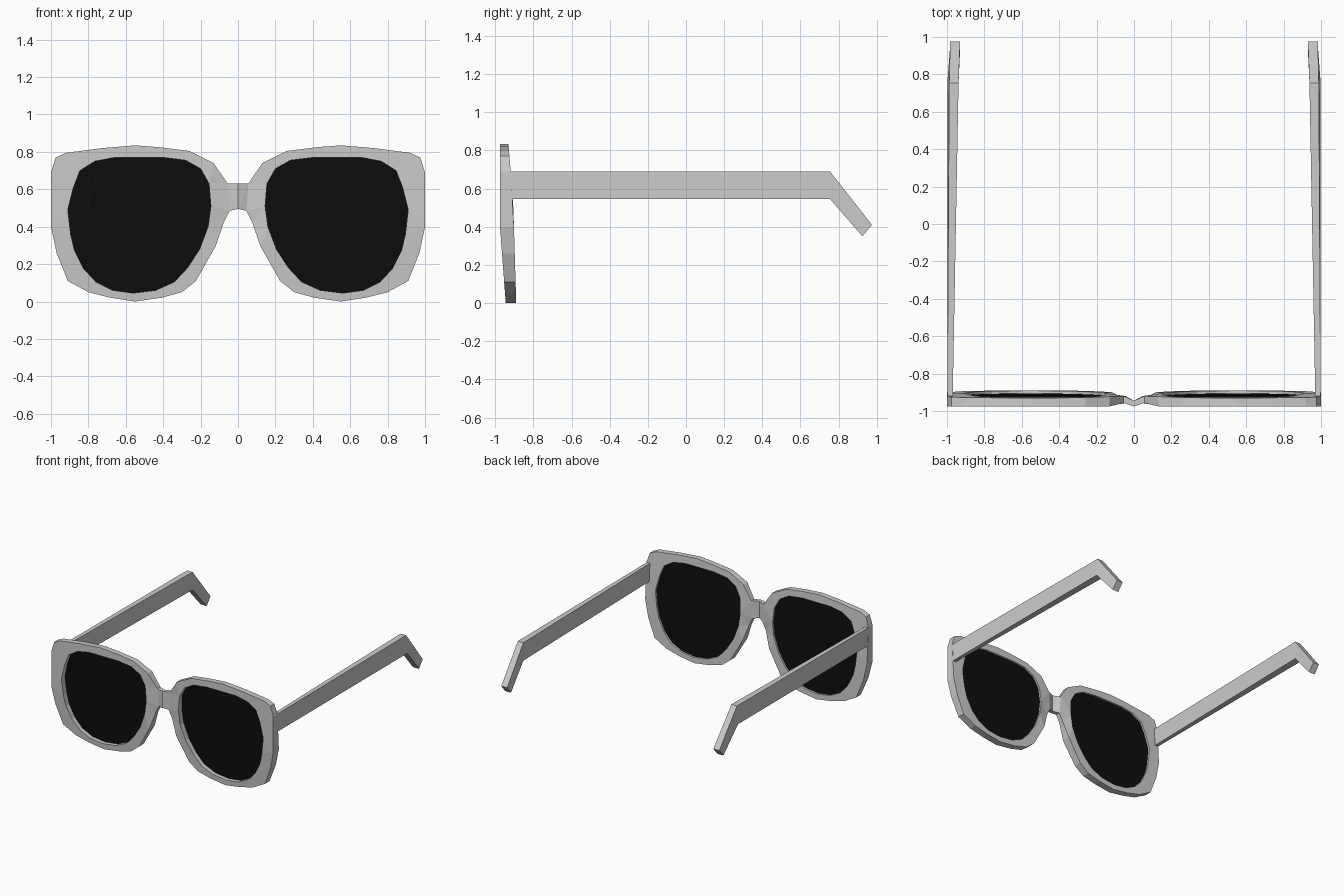
import bpy
import bmesh

if "Cube" in bpy.data.objects:
    bpy.data.objects.remove(bpy.data.objects["Cube"])


def make_material(name, colour):
    mat = bpy.data.materials.new(name)
    mat.use_nodes = True
    mat.diffuse_color = colour
    mat.node_tree.nodes["Principled BSDF"].inputs["Base Color"].default_value = colour
    return mat


grey = make_material("grey plastic", (0.6, 0.6, 0.6, 1))
black = make_material("black lens", (0.004, 0.004, 0.004, 1))

# Left half of the frame, from the top of the bridge round to its underside
OUTER = [(0, .63), (.055, .63), (.13, .74), (.26, .805), (.42, .825), (.55, .835),
         (.73, .82), (.92, .795), (.975, .77), (1, .69), (1, .4), (.97, .26),
         (.91, .11), (.8, .05), (.68, .02), (.55, 0), (.41, .02), (.3, .05),
         (.225, .11), (.12, .295), (.075, .425), (.045, .485), (0, .495)]

# Left lens opening
INNER = [(.145, .51), (.155, .63), (.2, .71), (.28, .755), (.4, .77), (.66, .77),
         (.765, .75), (.845, .7), (.88, .61), (.91, .49), (.895, .36), (.875, .275),
         (.825, .175), (.76, .105), (.67, .06), (.56, .045), (.44, .06), (.34, .105),
         (.27, .18), (.205, .28), (.16, .4)]


def front_depth(x, z):
    """Front surface: upright above, sloping back towards the bottom."""
    if x < .01:
        return -.975
    if x < .1:
        return -.957
    return -.975 + .03 * max(0, 1 - z / .4)


def back_depth(x, z):
    """Back surface: thin at the brow, further back at the bottom."""
    if x < .01:
        return -.945
    if x < .1:
        return -.92
    if z > .5:
        return -.905 - .025 * (z - .5) / .33
    return -.89 - .015 * z / .5


def lens_front(x, z):
    return back_depth(x, z) - .025


def lens_back(x, z):
    return back_depth(x, z) - .015


def add_object(name, bm, mat):
    bmesh.ops.recalc_face_normals(bm, faces=bm.faces[:])
    mesh = bpy.data.meshes.new(name)
    bm.to_mesh(mesh)
    bm.free()
    mesh.materials.append(mat)
    obj = bpy.data.objects.new(name, mesh)
    bpy.context.collection.objects.link(obj)
    return obj


def add_mirror(obj):
    mod = obj.modifiers.new("Mirror", "MIRROR")
    mod.use_axis[0] = True
    mod.merge_threshold = .001


def plate(name, loops, near, far, mat):
    """Fill outlines in the x-z plane and give them a front and a back surface."""
    bm = bmesh.new()
    edges = []
    for loop in loops:
        verts = [bm.verts.new((x, 0, z)) for x, z in loop]
        edges += [bm.edges.new((v, verts[i - 1])) for i, v in enumerate(verts)]
    bmesh.ops.triangle_fill(bm, edges=edges, use_beauty=True, normal=(0, -1, 0))
    fronts = bm.verts[:]
    result = bmesh.ops.extrude_face_region(bm, geom=bm.faces[:], use_keep_orig=True)
    backs = [g for g in result["geom"] if isinstance(g, bmesh.types.BMVert)]
    for verts, depth in ((fronts, near), (backs, far)):
        for v in verts:
            v.co.y = depth(v.co.x, v.co.z)
    # Open the middle seam so the mirrored halves join
    seam = [f for f in bm.faces if all(v.co.x < .001 for v in f.verts)]
    bmesh.ops.delete(bm, geom=seam, context="FACES_ONLY")
    obj = add_object(name, bm, mat)
    add_mirror(obj)


plate("frame_front", [OUTER, INNER], front_depth, back_depth, grey)
plate("lenses", [INNER], lens_front, lens_back, black)

# Temple arms: top and bottom points plus inner and outer x at each section
SECTIONS = [((-.965, .69), (-.965, .545), .97, .998, .998),
            ((.755, .69), (.755, .545), .938, .988, .998),
            ((.975, .41), (.925, .35), .93, .983, .985)]

bm = bmesh.new()
rings = []
for (ty, tz), (by, bz), inside, out_top, out_low in SECTIONS:
    corners = [(inside, ty, tz), (out_top, ty, tz), (out_low, by, bz), (inside, by, bz)]
    rings.append([bm.verts.new(c) for c in corners])
for a, b in zip(rings, rings[1:]):
    for i in range(4):
        bm.faces.new((a[i - 1], a[i], b[i], b[i - 1]))
bm.faces.new(rings[0])
bm.faces.new(rings[-1])
add_mirror(add_object("temple_arms", bm, grey))
